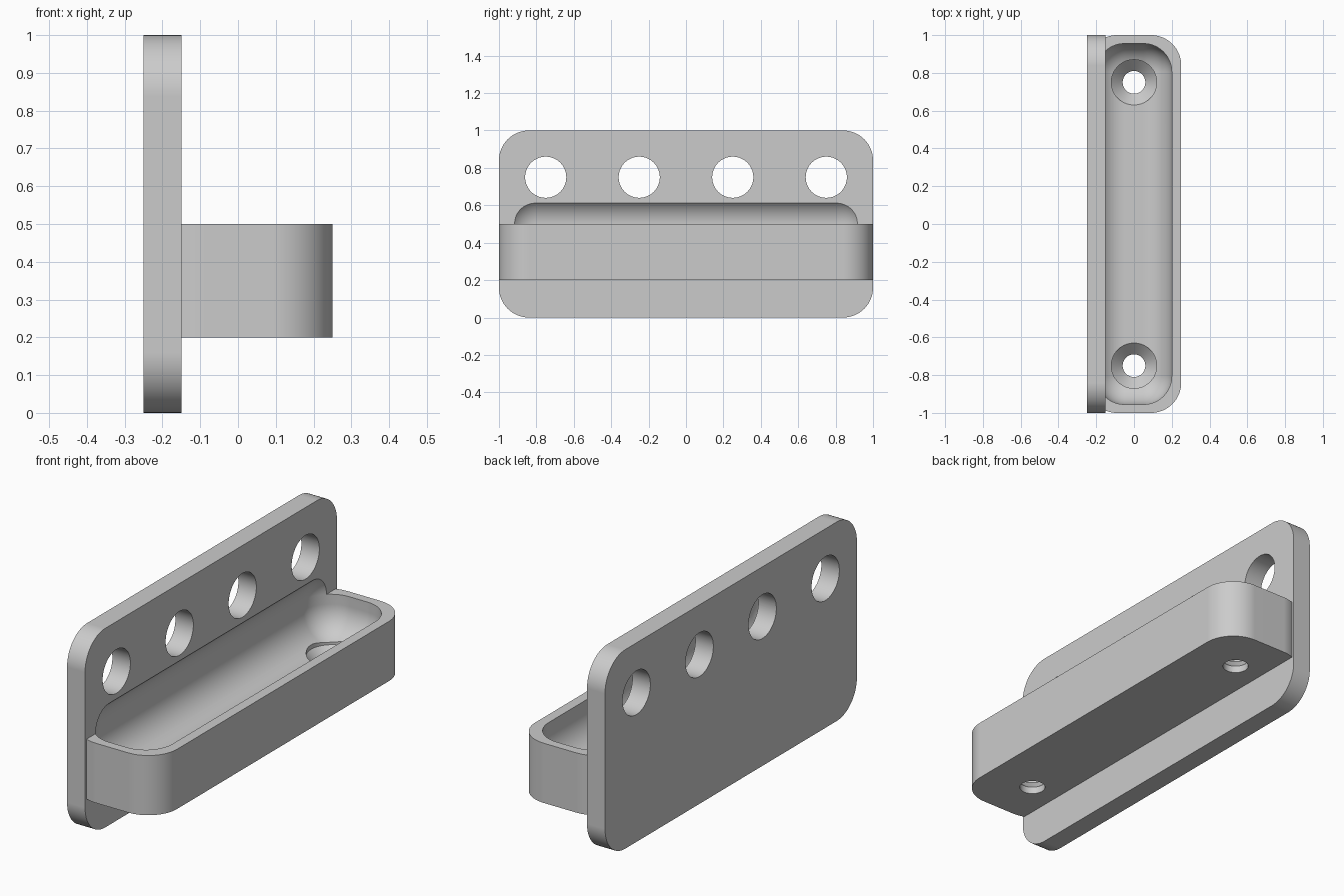
import bpy, bmesh, math
from mathutils import Matrix, Vector

if "Cube" in bpy.data.objects:
    bpy.data.objects.remove(bpy.data.objects["Cube"], do_unlink=True)

grey = bpy.data.materials.new("light_grey")
grey.use_nodes = True
colour = (0.6, 0.6, 0.6, 1)
grey.diffuse_color = colour
grey.node_tree.nodes["Principled BSDF"].inputs["Base Color"].default_value = colour


def make_object(name, bm):
    bmesh.ops.recalc_face_normals(bm, faces=bm.faces)
    mesh = bpy.data.meshes.new(name)
    bm.to_mesh(mesh)
    bm.free()
    mesh.materials.append(grey)
    obj = bpy.data.objects.new(name, mesh)
    bpy.context.collection.objects.link(obj)
    return obj


def rounded_box(name, low, high, radius, axis=None, segments=16, cut_x=None):
    """Box with edges along one axis rounded, or all edges if axis is None."""
    low, high = Vector(low), Vector(high)
    bm = bmesh.new()
    bmesh.ops.create_cube(bm, size=1)
    for v in bm.verts:
        v.co = (low + high) / 2 + v.co * (high - low)
    edges = [e for e in bm.edges if axis is None
             or abs((e.verts[0].co - e.verts[1].co).normalized()[axis]) > 0.9]
    bmesh.ops.bevel(bm, geom=edges, offset=radius, segments=segments,
                    profile=0.5, affect='EDGES', clamp_overlap=True)
    if cut_x is not None:
        geom = bm.verts[:] + bm.edges[:] + bm.faces[:]
        cut = bmesh.ops.bisect_plane(bm, geom=geom, plane_co=(cut_x, 0, 0),
                                     plane_no=(1, 0, 0), clear_inner=True)
        rim = [g for g in cut["geom_cut"] if isinstance(g, bmesh.types.BMEdge)]
        bmesh.ops.holes_fill(bm, edges=rim, sides=0)
    return make_object(name, bm)


def lathe(name, profile, location, along_x=False, steps=64):
    """Solid of revolution from (radius, height) pairs."""
    bm = bmesh.new()
    rings = []
    for r, h in profile:
        rings.append([bm.verts.new((r * math.cos(math.tau * i / steps),
                                    r * math.sin(math.tau * i / steps), h))
                      for i in range(steps)])
    for a, b in zip(rings, rings[1:]):
        for i in range(steps):
            j = (i + 1) % steps
            bm.faces.new((a[i], a[j], b[j], b[i]))
    bm.faces.new(rings[0][::-1])
    bm.faces.new(rings[-1])
    turn = Matrix.Rotation(math.pi / 2, 4, 'Y') if along_x else Matrix()
    bm.transform(Matrix.Translation(location) @ turn)
    return make_object(name, bm)


def combine(target, other, operation):
    mod = target.modifiers.new(operation.lower(), 'BOOLEAN')
    mod.operation = operation
    mod.solver = 'EXACT'
    mod.object = other
    other.hide_render = True
    bpy.context.view_layer.objects.active = target
    bpy.ops.object.modifier_apply(modifier=mod.name)
    bpy.data.objects.remove(other, do_unlink=True)


# Upright back plate joined with the tray block
bracket = rounded_box("wall_tray", (-0.25, -1, 0), (-0.15, 1, 1), 0.16, axis=0)
tray = rounded_box("tray_block", (-0.25, -1, 0.2), (0.25, 1, 0.5), 0.16,
                   axis=2, cut_x=-0.22)
combine(bracket, tray, 'UNION')

# Soft-cornered hollow that also bites into the plate
hollow = rounded_box("hollow", (-0.2, -0.955, 0.3), (0.2, 0.955, 0.65), 0.15)
combine(bracket, hollow, 'DIFFERENCE')

# Countersunk screw holes in the tray floor
for y in (-0.75, 0.75):
    screw = lathe("screw_hole", [(0.06, 0.1), (0.06, 0.235), (0.12, 0.295),
                                 (0.12, 0.45)], (0, y, 0))
    combine(bracket, screw, 'DIFFERENCE')

# Row of round holes through the plate
for y in (-0.75, -0.25, 0.25, 0.75):
    hole = lathe("plate_hole", [(0.11, -0.1), (0.11, 0.1)], (-0.2, y, 0.75), True)
    combine(bracket, hole, 'DIFFERENCE')

# Smooth curves, flat faces kept flat
bpy.ops.object.select_all(action='DESELECT')
bracket.select_set(True)
bpy.context.view_layer.objects.active = bracket
bpy.ops.object.shade_smooth_by_angle(angle=math.radians(25))
weighted = bracket.modifiers.new("flat_faces", 'WEIGHTED_NORMAL')
weighted.keep_sharp = True
